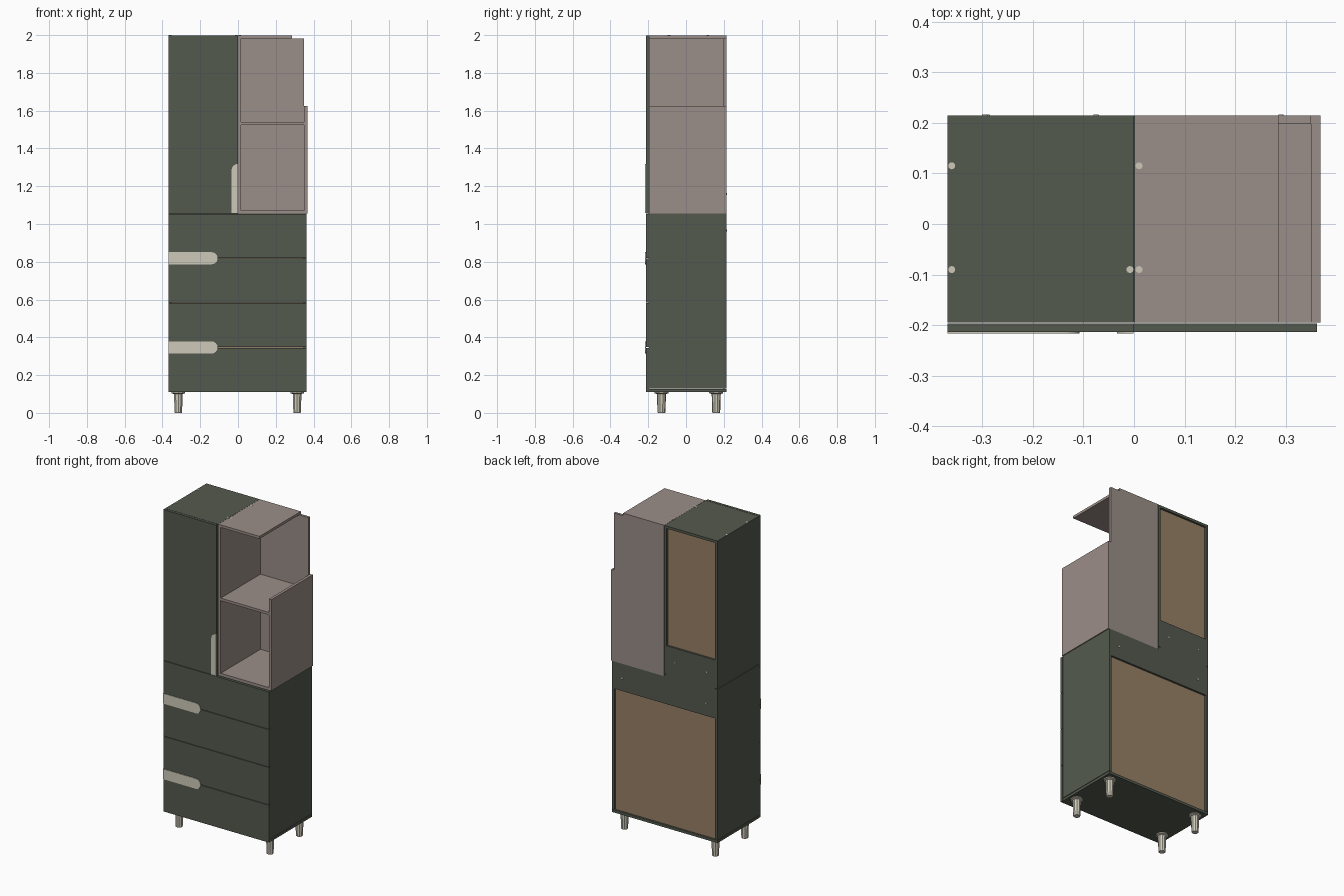
import bpy, bmesh, math

if "Cube" in bpy.data.objects:
    bpy.data.objects.remove(bpy.data.objects["Cube"])


def srgb(r, g, b):
    f = lambda c: c / 12.92 if c <= 0.04045 else ((c + 0.055) / 1.055) ** 2.4
    return (f(r / 255), f(g / 255), f(b / 255), 1)


def material(name, *rgb):
    m = bpy.data.materials.new(name)
    m.diffuse_color = srgb(*rgb)
    m.use_nodes = True
    m.node_tree.nodes["Principled BSDF"].inputs["Base Color"].default_value = m.diffuse_color
    return m


GREEN = material("dark_green", 84, 90, 78)
MAUVE = material("mauve_grey", 155, 142, 136)
BROWN = material("brown_board", 151, 128, 102)
CREAM = material("cream", 206, 201, 185)


def finish(bm, name, mat):
    bmesh.ops.recalc_face_normals(bm, faces=bm.faces)
    me = bpy.data.meshes.new(name)
    bm.to_mesh(me)
    bm.free()
    me.materials.append(mat)
    ob = bpy.data.objects.new(name, me)
    bpy.context.collection.objects.link(ob)
    return ob


def board(name, mat, x0, x1, y0, y1, z0, z1):
    bm = bmesh.new()
    bmesh.ops.create_cube(bm, size=1)
    for v in bm.verts:
        v.co = (x1 if v.co.x > 0 else x0, y1 if v.co.y > 0 else y0, z1 if v.co.z > 0 else z0)
    return finish(bm, name, mat)


def plate(name, mat, outline, y0, y1):
    """Extrude an (x, z) outline along y."""
    bm = bmesh.new()
    f = bm.faces.new([bm.verts.new((x, y0, z)) for x, z in outline])
    r = bmesh.ops.extrude_face_region(bm, geom=[f])
    for v in r["geom"]:
        if isinstance(v, bmesh.types.BMVert):
            v.co.y = y1
    return finish(bm, name, mat)


def lathe(name, mat, profile, sides, loc, rot=(0, 0, 0)):
    """Stack of rings (radius, height) closed at both ends."""
    bm = bmesh.new()
    rings = [[bm.verts.new((r * math.cos(2 * math.pi * (i + .5) / sides),
                            r * math.sin(2 * math.pi * (i + .5) / sides), z))
              for i in range(sides)] for r, z in profile]
    for a, b in zip(rings, rings[1:]):
        for i in range(sides):
            j = (i + 1) % sides
            bm.faces.new((a[i], a[j], b[j], b[i]))
    bm.faces.new(rings[0])
    bm.faces.new(rings[-1])
    ob = finish(bm, name, mat)
    ob.location, ob.rotation_euler = loc, rot
    return ob


T = 0.016                      # board thickness
L, R = -0.368, 0.362           # carcass left and right
F, B = -0.195, 0.214           # carcass front and back
BASE, MID, TOP = 0.11, 1.055, 1.999
FRONT = -0.213                 # face of doors and drawers


def carcass(tag, x0, x1, z0, z1, rail_z0, rail_z1, panel_z0, panel_z1):
    board(tag + "_bottom", GREEN, x0, x1, F, B, z0, z0 + T)
    board(tag + "_top", GREEN, x0, x1, F, B, z1 - T, z1)
    board(tag + "_left_side", GREEN, x0, x0 + T, F, B, z0 + T + .003, z1 - T)
    board(tag + "_right_side", GREEN, x1 - T, x1, F, B, z0 + T + .003, z1 - T)
    board(tag + "_back_rail", GREEN, x0 + T, x1 - T, B - T, B, rail_z0, rail_z1)
    board(tag + "_back_panel", BROWN, x0 + T, x1 - T, B - .016, B - .012, panel_z0, panel_z1)


carcass("lower", L, R, BASE, MID, 0.885, MID - T, BASE + T, 0.885)
carcass("upper", L, 0, MID, TOP, MID + T, 1.25, 1.25, TOP - T)

# drawer fronts
step = (MID - BASE) / 4
for i in range(4):
    z = BASE + i * step
    board(f"drawer_front_{i + 1}", GREEN, L, R, FRONT, F - .002, z + .0015, z + step - .0015)

# tall door
board("tall_door", GREEN, L, -.001, FRONT, F - .002, MID + .0015, TOP)

# drawer handles with a rounded right end
for i, zc in enumerate((BASE + step, BASE + 3 * step)):
    r, xe = 0.032, -0.108
    pts = [(L, zc - r)] + [(xe - r + r * math.cos(a), zc + r * math.sin(a))
                           for a in [math.pi * (k / 12 - .5) for k in range(13)]] + [(L, zc + r)]
    plate(f"drawer_handle_{i + 1}", CREAM, pts, FRONT - .003, FRONT + .001)

# door handle with a rounded upper left corner
r, zt = 0.033, 1.318
pts = [(-.001, MID + .002), (-.001, zt)] + \
      [(-.001 - r * math.sin(a), zt - r + r * math.cos(a))
       for a in [math.pi / 2 * k / 8 for k in range(1, 9)]] + [(-.001 - r, MID + .002)]
plate("door_handle", CREAM, pts, FRONT - .003, FRONT + .001)

# open shelf unit
XR = 0.35
board("shelf_left_side", MAUVE, .001, .017, F, B - T, MID + T, TOP - T)
board("shelf_bottom", MAUVE, .001, XR, F, B - T, MID, MID + T)
board("shelf_middle", MAUVE, .017, XR, F, B - T, 1.525, 1.541)
board("shelf_top", MAUVE, .001, 0.285, F, B, TOP - T, TOP)
board("shelf_back", MAUVE, .001, XR, B - T, B, MID, TOP - T)
board("shelf_right_side", MAUVE, XR, 0.368, F, B, MID, 1.625)

# legs with a mounting flange
for i, x in enumerate((-.316, .313)):
    for j, y in enumerate((-.13, .16)):
        lathe(f"leg_{2 * i + j + 1}", CREAM,
              [(.019, 0), (.021, .004), (.024, .098), (.024, .1), (.037, .104), (.037, BASE)],
              10, (x, y, 0))

# fitting caps on the top
for i, (x, y) in enumerate(((-.36, .115), (-.36, -.09), (-.008, -.09), (.01, .115), (.01, -.09))):
    lathe(f"top_cap_{i + 1}", CREAM, [(.007, 0), (.007, .0015)], 10, (x, y, TOP - .0005))

# screws on the back rails
for i, (x, z) in enumerate(((-.295, 1.16), (-.075, 1.16), (-.29, .965), (.29, .965))):
    lathe(f"back_screw_{i + 1}", CREAM, [(.007, 0), (.005, .003)], 10,
          (x, B - .001, z), (-math.pi / 2, 0, 0))
